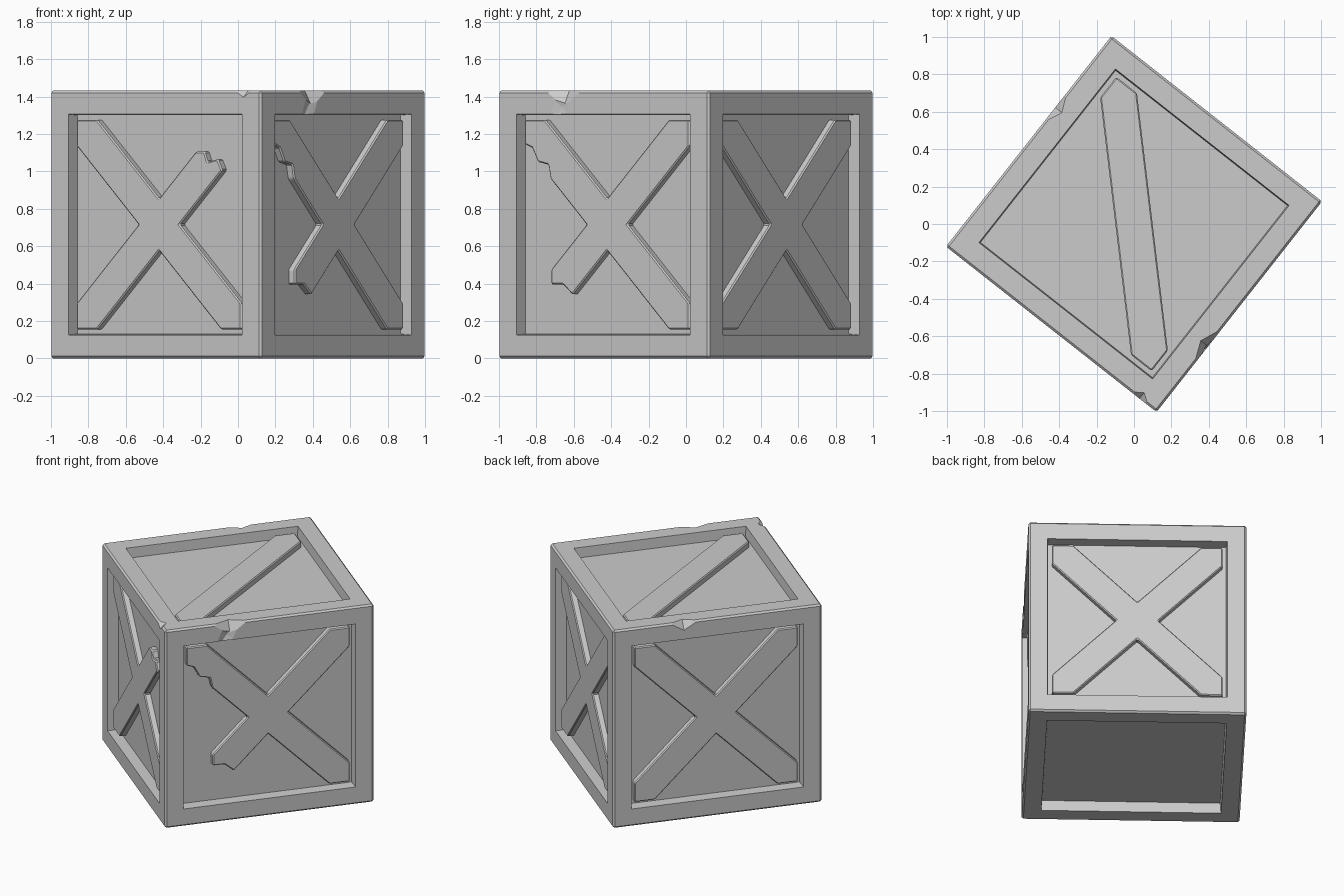
import bpy, bmesh
from math import radians
from mathutils import Matrix

if "Cube" in bpy.data.objects:
    bpy.data.objects.remove(bpy.data.objects["Cube"])

H = 0.716       # half size of the crate
FRAME = 0.178   # frame bar width
PANEL = 0.072   # panel recess
BRACE = 0.03    # brace recess
W = 0.14        # half diagonal width of a brace
A = 0.56        # brace reach, ends buried in the frame
PLACE = Matrix.Translation((0, 0, H)) @ Matrix.Rotation(radians(-38.16), 4, 'Z')


def add_object(name, bm):
    bmesh.ops.recalc_face_normals(bm, faces=bm.faces)
    mesh = bpy.data.meshes.new(name)
    bm.to_mesh(mesh)
    bm.free()
    obj = bpy.data.objects.new(name, mesh)
    bpy.context.collection.objects.link(obj)
    obj.matrix_world = PLACE
    return obj


def apply_modifiers(obj):
    bpy.context.view_layer.objects.active = obj
    for m in list(obj.modifiers):
        bpy.ops.object.modifier_apply(modifier=m.name)


# Crate body: cube with a sunken panel on each of its six faces
bm = bmesh.new()
bmesh.ops.create_cube(bm, size=2 * H)
faces = list(bm.faces)
bmesh.ops.inset_individual(bm, faces=faces, thickness=FRAME, depth=0)
bmesh.ops.inset_individual(bm, faces=faces, thickness=0.008, depth=-PANEL)
outer = [e for e in bm.edges if e.calc_length() > 1.9 * H]
bmesh.ops.bevel(bm, geom=outer, offset=0.012, segments=1, affect='EDGES')
body = add_object("crate_body", bm)


# Chips knocked out of the frame: (centre, radii, tilt about x in degrees)
chips = [
    ((H, -0.27, H), (0.05, 0.12, 0.09), 0),
    ((H, -0.29, 0.63), (0.014, 0.05, 0.17), -38),
    ((H, -0.38, 0.535), (0.06, 0.07, 0.04), 0),
    ((0.537, -0.20, H), (0.025, 0.07, 0.05), 0),
    ((-H, 0.23, H), (0.045, 0.10, 0.06), 0),
    ((0.60, -H, H), (0.06, 0.04, 0.035), 0),
]
for c, r, tilt in chips:
    bm = bmesh.new()
    x, y, z = r
    ring = [bm.verts.new(p) for p in ((x, 0, 0), (0, y, 0), (-x, 0, 0), (0, -y, 0))]
    for tip in (bm.verts.new((0, 0, z)), bm.verts.new((0, 0, -z))):
        for i in range(4):
            bm.faces.new((ring[i], ring[(i + 1) % 4], tip))
    bm.transform(Matrix.Translation(c) @ Matrix.Rotation(radians(tilt), 4, 'X'))
    cutter = add_object("chip_cutter", bm)
    cutter.hide_render = True
    m = body.modifiers.new("chip", 'BOOLEAN')
    m.operation, m.solver, m.object = 'DIFFERENCE', 'EXACT', cutter
    apply_modifiers(body)
    bpy.data.objects.remove(cutter)


# Flat brace outline on one face, extruded outwards and lightly chamfered
def brace(name, pts, turn):
    bm = bmesh.new()
    f = bm.faces.new([bm.verts.new((s, -(H - PANEL - 0.01), t)) for s, t in pts])
    ext = bmesh.ops.extrude_face_region(bm, geom=[f])
    verts = [g for g in ext["geom"] if isinstance(g, bmesh.types.BMVert)]
    bmesh.ops.translate(bm, verts=verts, vec=(0, -(PANEL + 0.01 - BRACE), 0))
    if f.is_valid and not any(len(e.link_faces) == 1 for e in f.edges):
        pass
    elif f.is_valid is False:
        bm.faces.new([v for v in bm.verts if v not in verts])
    bm.transform(turn)
    obj = add_object(name, bm)
    m = obj.modifiers.new("chamfer", 'BEVEL')
    m.width, m.segments, m.limit_method = 0.007, 1, 'ANGLE'
    apply_modifiers(obj)


# X outline: four arms counter-clockwise from upper right, some broken
def cross(broken={}):
    pts = []
    arm = [(A, A - W), (A, A), (A - W, A)]
    notch = (W, 0)
    for k in range(4):
        pts.append(notch)
        pts += broken.get(k, arm)
        arm = [(-t, s) for s, t in arm]
        notch = (-notch[1], notch[0])
    return pts


snapped_front = {0: [(0.43, 0.29), (0.40, 0.35), (0.33, 0.335), (0.31, 0.39), (0.25, 0.39)]}
snapped_right = {
    1: [(-A + W, A), (-A, A), (-A, 0.43), (-0.51, 0.41), (-0.47, 0.335),
        (-0.40, 0.32), (-0.385, 0.245)],
    2: [(-0.38, -0.24), (-0.38, -0.32), (-0.30, -0.32), (-0.235, -0.375)],
}
sides = [("front", snapped_front), ("right", snapped_right), ("back", {}), ("left", {})]
for k, (side, broken) in enumerate(sides):
    brace(side + "_cross_brace", cross(broken), Matrix.Rotation(radians(90 * k), 4, 'Z'))

# Single diagonal brace on the lid
lid = [(-A, A), (-A, A - W), (A - W, -A), (A, -A), (A, -A + W), (-A + W, A)]
brace("lid_brace", lid, Matrix.Rotation(radians(-90), 4, 'X'))
